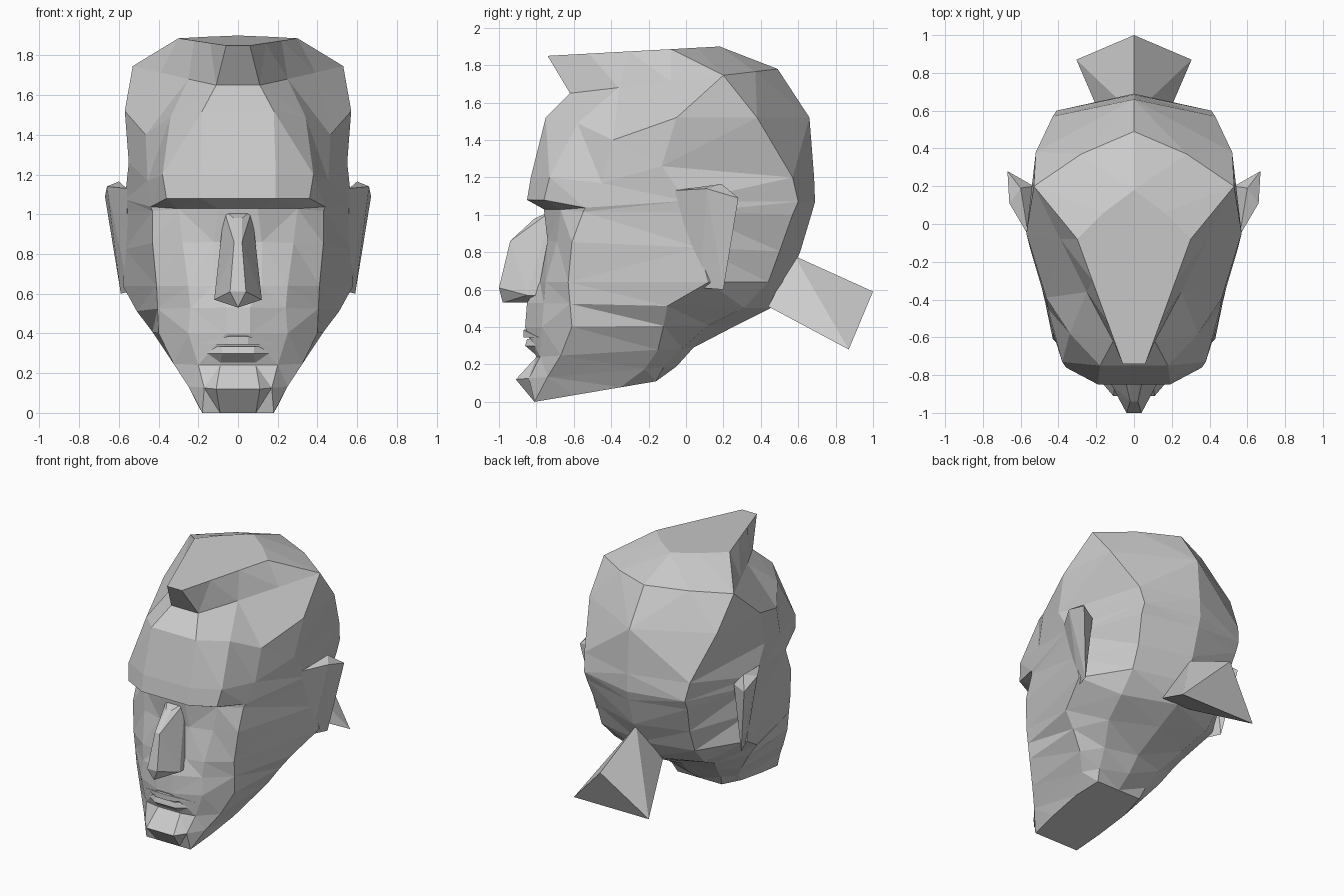
import bpy, bmesh

# Half cross-sections, top to bottom: (front z, back z), points front -> side
# as (x, y, optional z offset), back y
CRANIUM = [
    ((1.85, 1.90), [(.06, -.74), (.14, -.52), (.22, -.30), (.30, -.08), (.16, .06)], .18),
    ((1.65, 1.78), [(.11, -.62), (.25, -.36), (.39, -.08), (.53, .20), (.28, .37)], .49),
    ((1.52, 1.52), [(.18, -.75), (.34, -.58, -.03), (.465, -.39, -.12), (.57, -.05), (.52, .38)], .66),
    ((1.20, 1.20), [(.19, -.83), (.38, -.73), (.455, -.45, -.03), (.55, -.13, .06), (.43, .57)], .685),
    ((1.08, 1.07), [(.19, -.85), (.36, -.76), (.44, -.54, -.04), (.57, .00), (.41, .60)], .69),
]
FACE = [
    ((1.03, 1.00), [(.10, -.76), (.30, -.67), (.43, -.55, -.01), (.57, .03), (.41, .57)], .67),
    ((.86, .80), [(.12, -.74), (.28, -.69), (.43, -.61), (.57, .07), (.38, .50)], .61),
    ((.64, .64), [(.12, -.78), (.25, -.75), (.41, -.63), (.58, .12), (.38, .44)], .53),
    ((.53, .50), [(.06, -.85), (.24, -.76), (.405, -.62), (.51, -.10), (.37, .31)], .45),
    ((.40, .41), [(.06, -.86), (.25, -.77), (.40, -.61), (.43, -.12), (.32, .12)], .27),
    ((.24, .29), [(.09, -.80), (.20, -.78), (.325, -.67), (.345, -.15), (.24, -.02)], .04),
    ((.12, .19), [(.11, -.91), (.17, -.84), (.25, -.74), (.27, -.22), (.20, -.12)], -.05),
    ((.00, .11), [(.09, -.81), (.18, -.81), (.20, -.60), (.21, -.35), (.18, -.16)], -.16),
]


def finish(name, bm, mirror=False):
    bmesh.ops.recalc_face_normals(bm, faces=bm.faces)
    mesh = bpy.data.meshes.new(name)
    bm.to_mesh(mesh)
    bm.free()
    obj = bpy.data.objects.new(name, mesh)
    bpy.context.collection.objects.link(obj)
    if mirror:
        mod = obj.modifiers.new("mirror", 'MIRROR')
        mod.use_clip = True
    return obj


def half_loft(name, rows):
    bm = bmesh.new()
    rings = []
    for (zf, zb), side, back in rows:
        front = side[0][1]
        ring = []
        for x, y, *dz in [(0, front)] + side + [(0, back)]:
            z = zf + (zb - zf) * (y - front) / (back - front) + sum(dz)
            ring.append(bm.verts.new((x, y, z)))
        rings.append(ring)
    for a, b in zip(rings, rings[1:]):
        for i in range(len(a) - 1):
            bm.faces.new((a[i], a[i + 1], b[i + 1], b[i]))
    bm.faces.new(rings[0])
    bm.faces.new(rings[-1])
    bmesh.ops.triangulate(bm, faces=bm.faces[:], quad_method='SHORT_EDGE')
    return finish(name, bm, True)


def hull(name, pts, both_sides=True, mirror=False):
    if both_sides:
        pts = pts + [(-x, y, z) for x, y, z in pts if x]
    bm = bmesh.new()
    for p in pts:
        bm.verts.new(p)
    bmesh.ops.convex_hull(bm, input=bm.verts[:])
    bmesh.ops.delete(bm, geom=[v for v in bm.verts if not v.link_faces], context='VERTS')
    return finish(name, bm, mirror)


# Head with swept-forward top hair
half_loft("head", CRANIUM + FACE)

# Nose wedge
hull("nose", [(.07, -.72, 1.02), (.02, -.81, .98), (.02, -.94, .86), (.04, -1, .61),
              (0, -.98, .53), (.12, -.85, .57), (.12, -.74, .57), (0, -.76, .53)])

# Lips
hull("upper_lip", [(.05, -.87, .385), (.20, -.79, .345), (.05, -.87, .345),
                   (0, -.78, .40), (.16, -.74, .35)])
hull("lower_lip", [(.08, -.86, .30), (.21, -.77, .30), (.08, -.85, .335),
                   (.20, -.74, .335), (.09, -.79, .24)])

# Ears
hull("ears", [(.56, -.06, 1.13), (.66, .11, 1.14), (.60, .19, 1.165), (.67, .28, 1.09),
              (.59, .20, .60), (.55, .08, .61), (.53, .20, 1.08)], False, True)

# Flared tail of hair
hull("ponytail", [(0, .58, .78), (0, 1, .59), (.305, .87, .28), (.12, .44, .51)])
